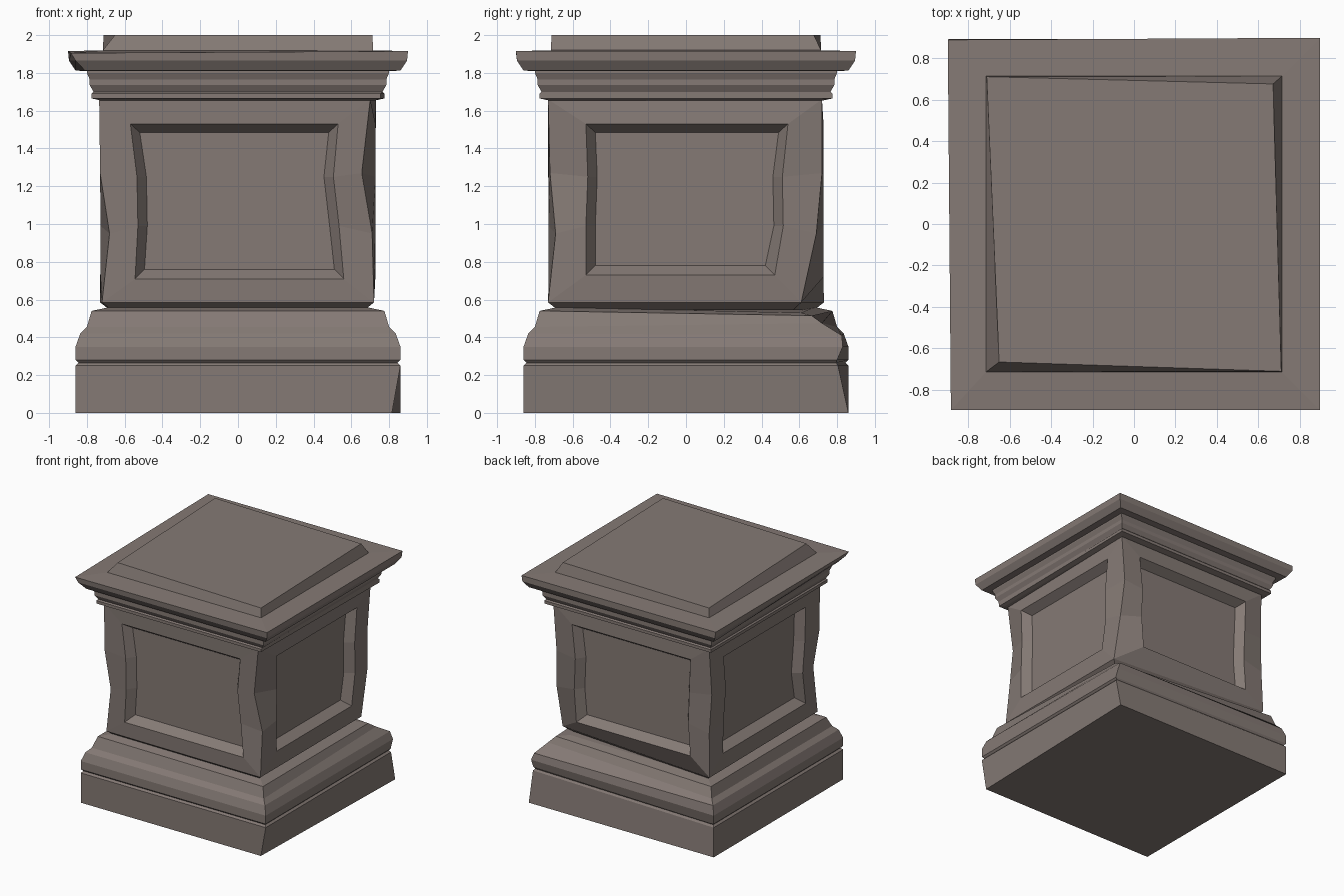
import bpy
import bmesh

if "Cube" in bpy.data.objects:
    bpy.data.objects.remove(bpy.data.objects["Cube"])

STONE = (0.235, 0.195, 0.178, 1.0)
stone = bpy.data.materials.new("warm grey stone")
stone.use_nodes = True
stone.diffuse_color = STONE
bsdf = stone.node_tree.nodes["Principled BSDF"]
bsdf.inputs["Base Color"].default_value = STONE
bsdf.inputs["Roughness"].default_value = 0.9

# Corner order, counter-clockwise from the front right
SIGNS = [(1, -1), (1, 1), (-1, 1), (-1, -1)]


def finish(name, bm):
    bmesh.ops.recalc_face_normals(bm, faces=bm.faces)
    mesh = bpy.data.meshes.new(name)
    bm.to_mesh(mesh)
    bm.free()
    mesh.materials.append(stone)
    obj = bpy.data.objects.new(name, mesh)
    bpy.context.collection.objects.link(obj)


def square_loft(name, profile, chips=None):
    """Loft square rings of (half width, height); chips move single corners."""
    chips = chips or {}
    bm = bmesh.new()
    rings = []
    for i, (half, z) in enumerate(profile):
        ring = []
        for c, (sx, sy) in enumerate(SIGNS):
            dx, dy, dz = chips.get((i, c), (0, 0, 0))
            ring.append(bm.verts.new((sx * (half - dx), sy * (half - dy), z + dz)))
        rings.append(ring)
    for low, high in zip(rings, rings[1:]):
        for c in range(4):
            n = (c + 1) % 4
            bm.faces.new((low[c], low[n], high[n], high[c]))
    bm.faces.new(rings[0][::-1])
    bm.faces.new(rings[-1])
    finish(name, bm)


# Plinth and base moulding, with a worn back right corner
square_loft("base_moulding",
            [(0.86, 0), (0.86, 0.25), (0.845, 0.265), (0.86, 0.28), (0.86, 0.35),
             (0.835, 0.42), (0.80, 0.455), (0.775, 0.54), (0.68, 0.56)],
            {(0, 0): (0.045, 0, 0), (1, 1): (0, 0.055, 0), (2, 1): (0, 0.05, 0),
             (3, 1): (0, 0.06, 0), (4, 1): (0, 0.03, 0), (5, 1): (0, 0.01, -0.01),
             (6, 1): (0.02, 0.08, 0.02), (7, 1): (0.03, 0.11, -0.025),
             (8, 1): (0.03, 0.07, -0.03), (7, 3): (0.0, 0.02, 0)})

# Cornice under the cap and the wide cap edge
square_loft("cornice",
            [(0.73, 1.655), (0.775, 1.665), (0.775, 1.69), (0.765, 1.70), (0.785, 1.735),
             (0.785, 1.765), (0.80, 1.80), (0.80, 1.81), (0.86, 1.812),
             (0.895, 1.865), (0.90, 1.915), (0.71, 1.92)],
            {(8, 3): (0.05, 0, 0), (9, 3): (0.035, 0, 0), (10, 3): (0.015, 0, -0.01),
             (10, 2): (0, 0.01, 0), (1, 0): (0.02, 0, 0), (2, 0): (0.02, 0, 0)})

# Raised top slab with two knocked-in corners
square_loft("top_slab", [(0.715, 1.90), (0.715, 1.92), (0.712, 2.0)],
            {(2, 1): (0.04, 0.035, 0), (2, 3): (0.06, 0.045, 0)})

# Shaft: chipped corner edges, each as (inset x, inset y) at four heights
LEVELS = [0.585, 0.95, 1.27, 1.66]
INSETS = [
    [(0.01, 0), (0.02, 0.04), (0.075, 0.01), (0.03, 0)],
    [(0.01, 0.12), (0.01, 0.04), (0.03, 0.01), (0, 0.01)],
    [(0, 0), (0.01, 0.01), (0, 0.03), (0.01, 0.01)],
    [(0.01, 0.01), (0.05, 0.01), (0, 0), (-0.005, 0)],
]
# Panel edges per side: left and right half widths, bottom to top
PANELS = [
    ([0.545, 0.53, 0.535, 0.57], [0.56, 0.535, 0.505, 0.53], 0.71),
    ([0.53, 0.53, 0.52, 0.53], [0.47, 0.515, 0.51, 0.54], 0.73),
    ([0.51, 0.53, 0.52, 0.55], [0.55, 0.53, 0.54, 0.55], 0.72),
    ([0.55, 0.54, 0.51, 0.54], [0.55, 0.51, 0.54, 0.55], 0.72),
]
FACE, DEPTH, BEVEL = 0.728, 0.07, 0.05


def on_side(side, u, depth, z):
    """Place a point on one of the four sides; u runs left to right."""
    return [(u, -depth, z), (depth, u, z), (-u, depth, z), (-depth, -u, z)][side]


bm = bmesh.new()
corners = [[bm.verts.new((sx * (0.73 - dx), sy * (0.73 - dy), z))
            for (dx, dy), z in zip(INSETS[c], LEVELS)]
           for c, (sx, sy) in enumerate(SIGNS)]


def strip(a, b):
    for i in range(len(a) - 1):
        bm.faces.new((a[i], b[i], b[i + 1], a[i + 1]))


for side, (left, right, bottom) in enumerate(PANELS):
    zs = [bottom, 0.99, 1.25, 1.53]
    zs_in = [bottom + 0.05, 0.99, 1.25, 1.485]
    rim_l = [bm.verts.new(on_side(side, -u, FACE, z)) for u, z in zip(left, zs)]
    rim_r = [bm.verts.new(on_side(side, u, FACE, z)) for u, z in zip(right, zs)]
    in_l = [bm.verts.new(on_side(side, BEVEL - u, FACE - DEPTH, z)) for u, z in zip(left, zs_in)]
    in_r = [bm.verts.new(on_side(side, u - BEVEL, FACE - DEPTH, z)) for u, z in zip(right, zs_in)]
    edge_l, edge_r = corners[side - 1], corners[side]
    # Frame, sloping rim and sunken panel
    for a, b in ((edge_l, rim_l), (rim_l, in_l), (in_l, in_r), (in_r, rim_r), (rim_r, edge_r)):
        strip(a, b)
    for end in (0, 3):
        bm.faces.new((edge_l[end], edge_r[end], rim_r[end], rim_l[end]))
        bm.faces.new((rim_l[end], rim_r[end], in_r[end], in_l[end]))

# Tapered underside and closed top of the shaft
foot = [bm.verts.new((v[0].co.x * 0.93, v[0].co.y * 0.93, 0.545)) for v in corners]
for c in range(4):
    n = (c + 1) % 4
    bm.faces.new((foot[c], foot[n], corners[n][0], corners[c][0]))
bm.faces.new(foot[::-1])
bm.faces.new([v[3] for v in corners])
finish("panelled_shaft", bm)
